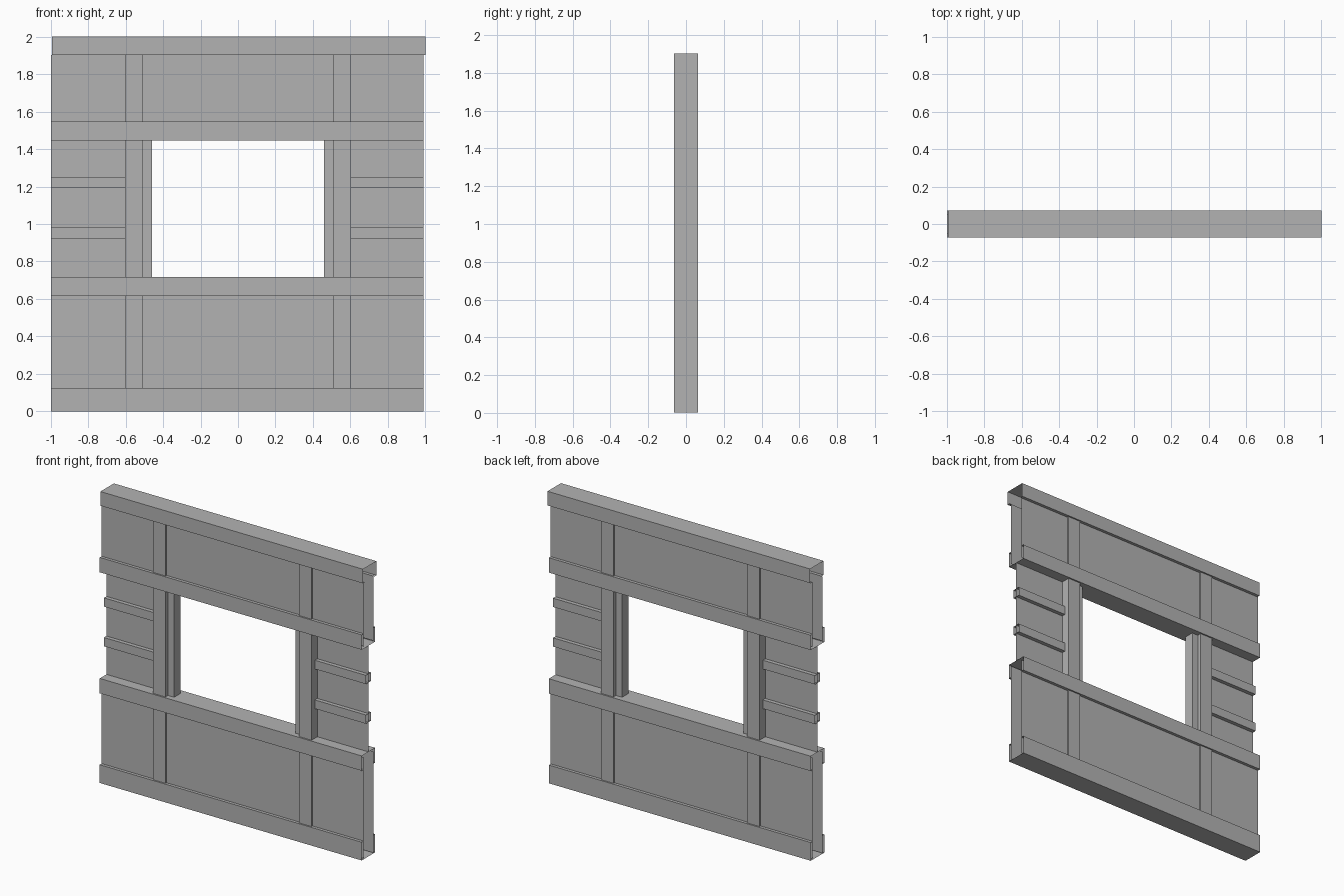
import bpy

if "Cube" in bpy.data.objects:
    bpy.data.objects.remove(bpy.data.objects["Cube"], do_unlink=True)

steel = bpy.data.materials.new("grey_steel")
steel.use_nodes = True
grey = (0.45, 0.45, 0.45, 1)
steel.diffuse_color = grey
steel.node_tree.nodes["Principled BSDF"].inputs["Base Color"].default_value = grey


def sheet(name, profile, axis, start, end, closed=False):
    """Extrude a thin sheet profile along x (profile is y, z) or z (profile is x, y)."""
    n = len(profile)
    verts = []
    for t in (start, end):
        for a, b in profile:
            verts.append((t, a, b) if axis == "x" else (a, b, t))
    count = n if closed else n - 1
    faces = [(i, (i + 1) % n, n + (i + 1) % n, n + i) for i in range(count)]
    mesh = bpy.data.meshes.new(name)
    mesh.from_pydata(verts, [], faces)
    mesh.materials.append(steel)
    obj = bpy.data.objects.new(name, mesh)
    bpy.context.collection.objects.link(obj)
    return obj


def channel(name, web_z, lip_z, x0, x1):
    """Open-ended channel with two inward lips opposite the web."""
    d, lip = 0.073, 0.052
    sheet(name, [(-lip, lip_z), (-d, lip_z), (-d, web_z),
                 (d, web_z), (d, lip_z), (lip, lip_z)], "x", x0, x1)


def tube(name, axis, a0, a1, b0, b1, start, end):
    """Open-ended rectangular tube."""
    sheet(name, [(a0, b0), (a1, b0), (a1, b1), (a0, b1)], axis, start, end, True)


LEFT, RIGHT = -0.998, 0.99

# Horizontal channels
channel("bottom_track", 0.0, 0.125, LEFT, RIGHT)
channel("window_sill", 0.717, 0.615, LEFT, RIGHT)
channel("window_head", 1.445, 1.547, LEFT, RIGHT)
channel("top_track", 2.0, 1.903, -0.993, 1.0)

# Cladding sheets on both faces, below and above the window
for side, y in (("front", -0.052), ("back", 0.052)):
    for level, z0, z1 in (("lower", 0.005, 0.7), ("upper", 1.46, 1.903)):
        sheet(f"{level}_{side}_panel", [(y, z0), (y, z1)], "x", LEFT, RIGHT)

# Studs, window jambs, side panels and small rails
for side, s, outer in (("right", -1, LEFT), ("left", 1, RIGHT)):
    tube(f"{side}_stud", "z", s * 0.507, s * 0.602, -0.063, 0.063, 0.003, 1.903)
    tube(f"{side}_jamb", "z", s * 0.46, s * 0.507, -0.035, 0.035, 0.717, 1.445)
    sheet(f"{side}_side_panel", [(0, 0.717), (0, 1.445)], "x", s * 0.602, outer)
    for level, z in (("lower", 0.95), ("upper", 1.222)):
        tube(f"{side}_{level}_rail", "x", -0.027, 0.027, z - 0.03, z + 0.03,
             s * 0.602, outer)
